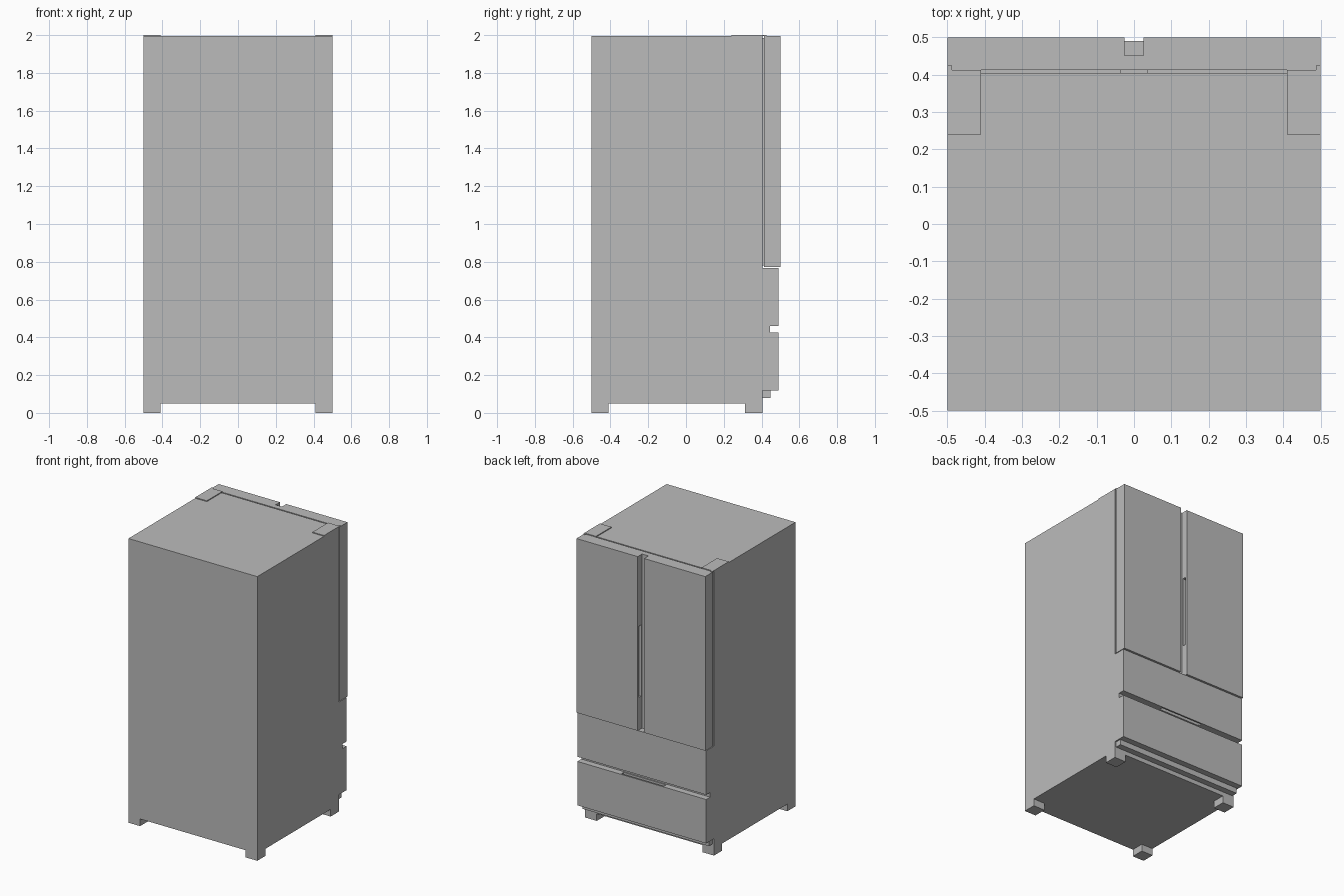
import bpy, bmesh

if "Cube" in bpy.data.objects:
    bpy.data.objects.remove(bpy.data.objects["Cube"])

grey = bpy.data.materials.new("appliance grey")
grey.diffuse_color = (0.5, 0.5, 0.5, 1)
grey.use_nodes = True
grey.node_tree.nodes["Principled BSDF"].inputs["Base Color"].default_value = grey.diffuse_color


def prism(name, outline, z0, z1):
    """Vertical extrusion of an (x, y) outline."""
    bm = bmesh.new()
    low = [bm.verts.new((x, y, z0)) for x, y in outline]
    top = [bm.verts.new((x, y, z1)) for x, y in outline]
    bm.faces.new(low)
    bm.faces.new(top)
    n = len(outline)
    for i in range(n):
        j = (i + 1) % n
        bm.faces.new((low[i], low[j], top[j], top[i]))
    bmesh.ops.recalc_face_normals(bm, faces=bm.faces)
    mesh = bpy.data.meshes.new(name)
    bm.to_mesh(mesh)
    bm.free()
    mesh.materials.append(grey)
    ob = bpy.data.objects.new(name, mesh)
    bpy.context.collection.objects.link(ob)
    return ob


def box(name, x0, x1, y0, y1, z0, z1):
    return prism(name, [(x0, y0), (x1, y0), (x1, y1), (x0, y1)], z0, z1)


def cut(ob, cutter):
    mod = ob.modifiers.new("pocket", 'BOOLEAN')
    mod.operation = 'DIFFERENCE'
    mod.solver = 'EXACT'
    mod.object = cutter


TOP = 1.994
FRONT = 0.404   # front plane of the cabinet

# Cabinet
box("cabinet", -0.5, 0.5, -0.5, FRONT, 0.05, TOP)

# Hidden cutters for the finger pockets
door_cutter = box("door_pocket_cutter", -0.055, 0.055, 0.46, 0.487, 1.0, 1.5)
drawer_cutter = box("drawer_pocket_cutter", -0.165, 0.165, 0.455, 0.48, 0.39, 0.495)
for c in (door_cutter, drawer_cutter):
    c.hide_render = True
    c.display_type = 'WIRE'

for s, side in ((-1, "left"), (1, "right")):
    # Upper door, rebated at the centre to form the handle channel
    door = prism(side + "_door", [(s * x, y) for x, y in (
        (0, 0.413), (0.5, 0.413), (0.5, 0.5), (0.025, 0.5),
        (0.025, 0.452), (0, 0.452))], 0.772, TOP)
    cut(door, door_cutter)
    # Door seal
    x0, x1 = sorted((s * 0.035, s * 0.487))
    box(side + "_door_seal", x0, x1, FRONT, 0.413, 0.78, TOP - 0.008)
    # Hinge cover with a tab over the door corner
    prism(side + "_hinge_cover", [(s * x, y) for x, y in (
        (0.41, 0.24), (0.5, 0.24), (0.5, 0.425), (0.487, 0.425),
        (0.487, 0.413), (0.41, 0.413))], TOP, 2.0)
    # Feet
    x0, x1 = sorted((s * 0.41, s * 0.5))
    box(side + "_front_foot", x0, x1, 0.313, FRONT, 0, 0.05)
    box(side + "_back_foot", x0, x1, -0.5, -0.41, 0, 0.05)

# Drawers with the handle channel between them
upper = box("upper_drawer", -0.5, 0.5, FRONT, 0.49, 0.459, 0.768)
lower = box("lower_drawer", -0.5, 0.5, FRONT, 0.49, 0.118, 0.426)
cut(upper, drawer_cutter)
cut(lower, drawer_cutter)
box("drawer_channel_back", -0.5, 0.5, FRONT, 0.446, 0.426, 0.459)

# Kick strip under the lower drawer
box("kick_strip", -0.49, 0.49, FRONT, 0.447, 0.08, 0.118)
